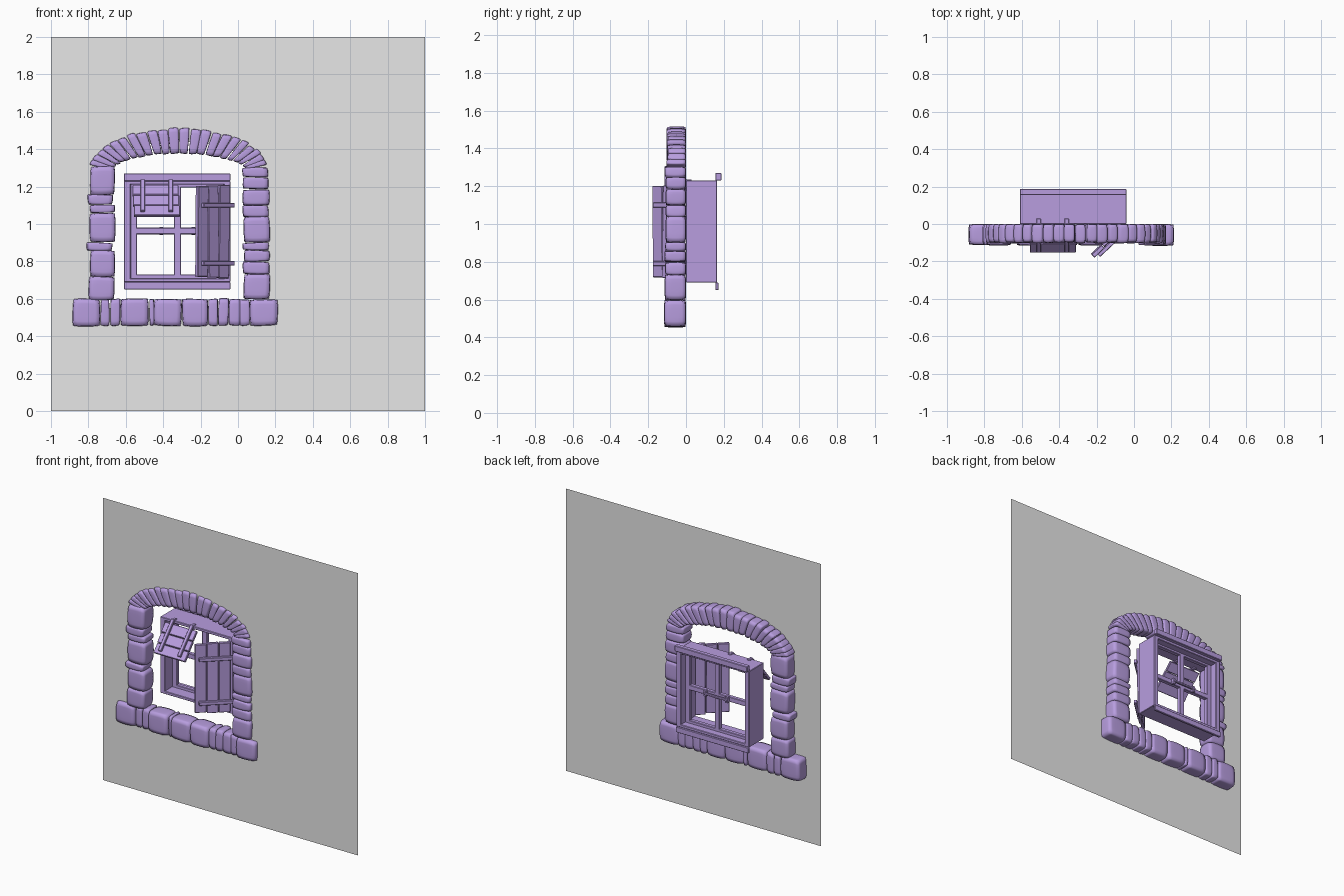
import bpy, bmesh, math, random
from mathutils import Vector, Matrix

random.seed(4)
if "Cube" in bpy.data.objects:
    bpy.data.objects.remove(bpy.data.objects["Cube"])


def material(name, color):
    m = bpy.data.materials.new(name)
    m.use_nodes = True
    m.diffuse_color = color
    m.node_tree.nodes["Principled BSDF"].inputs["Base Color"].default_value = color
    return m


PURPLE = material("soft purple", (0.48, 0.34, 0.74, 1))
GREY = material("wall grey", (0.8, 0.8, 0.8, 1))


def finish(bm, name, mat=PURPLE, smooth=False):
    bmesh.ops.recalc_face_normals(bm, faces=bm.faces)
    me = bpy.data.meshes.new(name)
    bm.to_mesh(me)
    bm.free()
    ob = bpy.data.objects.new(name, me)
    bpy.context.collection.objects.link(ob)
    me.materials.append(mat)
    if smooth:
        for p in me.polygons:
            p.use_smooth = True
    return ob


def box(name, x, y, z, frame=None, bevel=0.003):
    """Bevelled box from (low, high) ranges, optionally moved by a matrix."""
    bm = bmesh.new()
    bmesh.ops.create_cube(bm, size=1)
    for v in bm.verts:
        v.co = Vector([(r[0] + r[1]) / 2 + c * (r[1] - r[0]) for c, r in zip(v.co, (x, y, z))])
    bmesh.ops.bevel(bm, geom=bm.edges[:], offset=bevel, segments=1, affect='EDGES')
    if frame:
        bm.transform(frame)
    return finish(bm, name)


def stone(name, a, b, c, d, front, back=0.0):
    """Pillow-shaped stone filling the x-z quad a, b, c, d (counter-clockwise)."""
    a, b, c, d = [Vector(p) + Vector((random.uniform(-1, 1), random.uniform(-1, 1))) * 0.004
                  for p in (a, b, c, d)]
    front += random.uniform(0, 0.008)
    bm = bmesh.new()
    bmesh.ops.create_cube(bm, size=2)
    bmesh.ops.subdivide_edges(bm, edges=bm.edges[:], cuts=5, use_grid_fill=True)
    for v in bm.verts:
        u, w, t = v.co
        s = [0.5 + 0.5 * k * (1 - 0.045 * (p ** 4 + q ** 4) - 0.03 * (p * q) ** 2)
             for k, p, q in ((u, w, t), (w, u, t), (t, u, w))]
        p = a.lerp(b, s[0]).lerp(d.lerp(c, s[0]), s[2])
        v.co = (p.x, front + (back - front) * s[1], p.y)
    return finish(bm, name, smooth=True)


# Wall sheet with an arched opening
MID, SPRING, WALL_Y = -0.315, 1.27, -0.085


def arch(t, a, b):
    return (MID + a * math.cos(t), SPRING + b * math.sin(t))


bm = bmesh.new()
outer = [(-1, 0), (1, 0), (1, 2), (-1, 2)]
hole = [(-0.72, 0.55), (0.09, 0.55)] + [arch(math.pi * i / 24, 0.405, 0.17) for i in range(25)]
edges = []
for loop in (outer, hole):
    vs = [bm.verts.new((x, WALL_Y, z)) for x, z in loop]
    edges += [bm.edges.new((vs[i - 1], vs[i])) for i in range(len(vs))]
bmesh.ops.triangle_fill(bm, edges=edges, use_beauty=True)
finish(bm, "wall", GREY)

# Sill stones
cuts = [-0.885, -0.735, -0.685, -0.63, -0.475, -0.45, -0.30, -0.16, -0.105, -0.05, 0.01, 0.065, 0.215]
for i, (l, r) in enumerate(zip(cuts, cuts[1:])):
    stone(f"sill_stone_{i}", (l, 0.455), (r, 0.455), (r, 0.6), (l, 0.6),
          -0.118 if r - l > 0.1 else -0.105)

# Jamb stones
left = [0.595, 0.72, 0.86, 0.90, 1.06, 1.10, 1.155, 1.31]
right = [0.595, 0.73, 0.80, 0.86, 0.90, 1.04, 1.10, 1.185, 1.25, 1.30]
for side, cuts, x0, x1 in (("right", left, -0.80, -0.665), ("left", right, 0.025, 0.165)):
    for i, (lo, hi) in enumerate(zip(cuts, cuts[1:])):
        j = random.uniform(-0.008, 0.008)
        stone(f"{side}_jamb_stone_{i}", (x0 + j, lo), (x1 + j, lo), (x1 + j, hi), (x0 + j, hi), -0.115)

# Arch stones
N = 22
for i in range(N):
    t0, t1 = [math.radians(11 + 158 * (i + k) / N) for k in (0.02, 0.98)]
    r = random.uniform(-0.006, 0.006)
    stone(f"arch_stone_{i}", arch(t1, 0.37, 0.105), arch(t0, 0.37, 0.105),
          arch(t0, 0.487 + r, 0.245 + r), arch(t1, 0.487 + r, 0.245 + r), -0.105)

# Window casing
X0, X1, Z0, Z1 = -0.61, -0.04, 0.69, 1.23
box("casing_side_right", (X0, X0 + 0.035), (0, 0.165), (Z0, Z1))
box("casing_side_left", (X1 - 0.035, X1), (0, 0.165), (Z0, Z1))
box("casing_top", (X0, X1), (0, 0.165), (Z1 - 0.02, Z1))
box("casing_bottom", (X0, X1), (0, 0.165), (Z0, Z0 + 0.02))
box("top_flange", (X0, X1), (0.155, 0.187), (Z1, 1.27))
box("bottom_flange", (X0, X1), (0.155, 0.172), (0.65, Z0))

# Sash and crossbars
SY = (0.085, 0.115)
for name, x in (("right_stile", (-0.575, -0.54)), ("left_stile", (-0.11, -0.075)),
                ("mullion", (-0.342, -0.305))):
    box("sash_" + name, x, SY, (0.71, 1.21))
for name, z in (("bottom_rail", (0.705, 0.73)), ("crossbar", (0.945, 0.98)), ("top_rail", (1.195, 1.215))):
    box("sash_" + name, (-0.575, -0.075), SY, z)

# Latch handles on the inside
for side, x in (("right", -0.41), ("left", -0.24)):
    box(f"latch_{side}_plate", (x - 0.01, x + 0.01), (0.11, 0.135), (0.94, 0.985))
box("latch_bar", (-0.42, -0.23), (0.125, 0.14), (0.955, 0.97))

# Tilted upper shutter, hinged along its top edge
flap = Matrix.Translation((0, 0, 1.205)) @ Matrix.Rotation(math.radians(-42), 4, 'X')
for i in range(3):
    box(f"flap_plank_{i}", (-0.565 + 0.004 * i, -0.317 + 0.003 * i), (-0.01, 0.01),
        (-0.073 * (i + 1), -0.073 * i - 0.003), flap)
for i, x in enumerate((-0.51, -0.36)):
    box(f"flap_strap_{i}", (x - 0.012, x + 0.012), (-0.026, -0.008), (-0.2, 0.025), flap)
    box(f"flap_hinge_{i}", (x - 0.012, x + 0.012), (0.0, 0.03), (1.2, 1.236))

# Half-open side shutter, hinged on the model's left
swing = Matrix.Translation((-0.05, -0.01, 0)) @ Matrix.Rotation(math.radians(43), 4, 'Z')
for i in range(3):
    tilt = Matrix.Rotation(math.radians((1.2, -1, 0.6)[i]), 4, 'X')
    box(f"shutter_plank_{i}", (-0.078 * (i + 1), -0.078 * i - 0.003), (-0.012, 0.012),
        (0.71 + 0.004 * i, 1.208 - 0.003 * i),
        swing @ Matrix.Translation((0, 0, 0.96)) @ tilt @ Matrix.Translation((0, 0, -0.96)))
for i, z in enumerate((0.79, 1.1)):
    box(f"shutter_strap_{i}", (-0.21, 0.015), (-0.032, -0.01), (z - 0.013, z + 0.013), swing)
